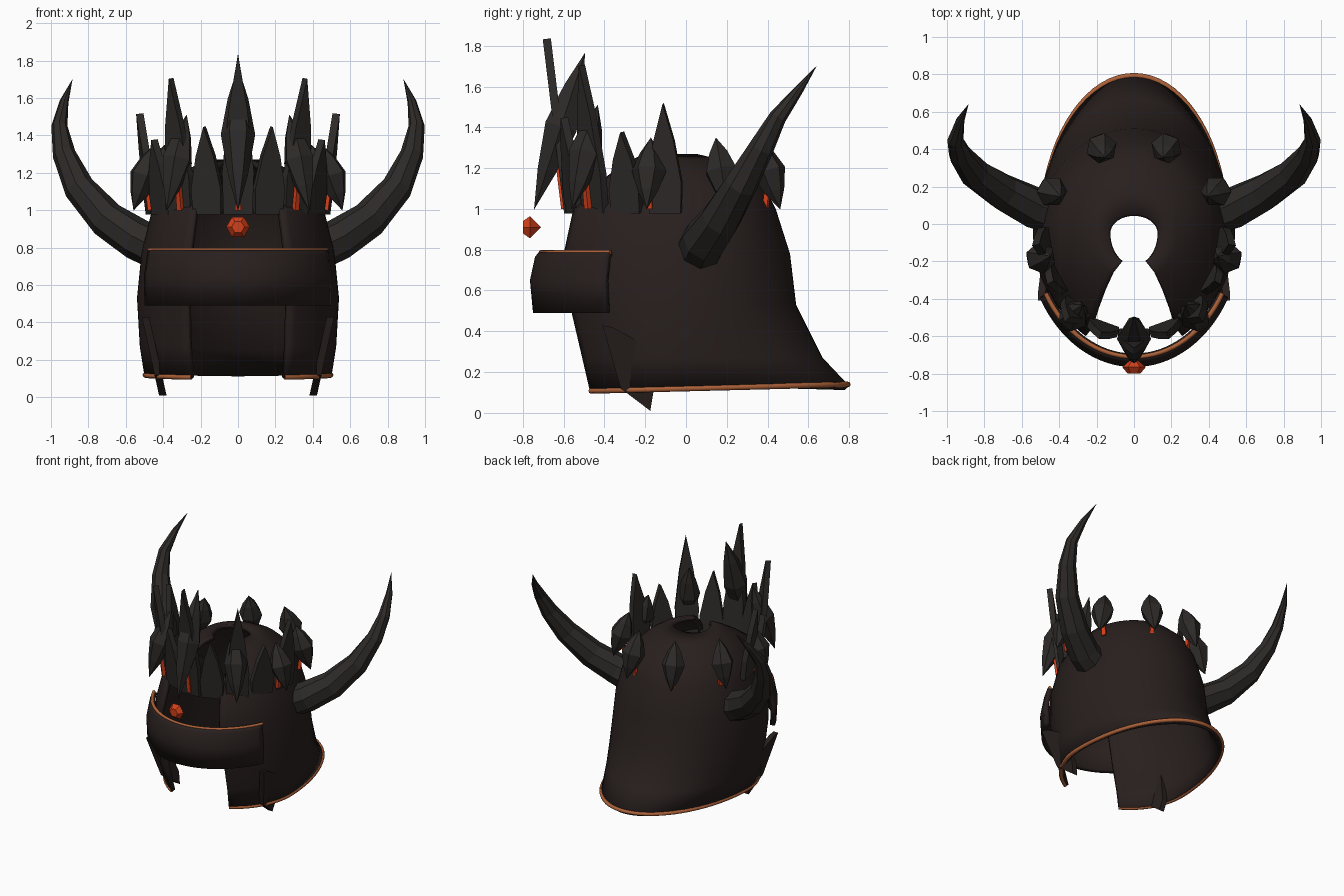
import bpy, bmesh
from math import sin, cos, pi, radians
from mathutils import Vector, Matrix

if "Cube" in bpy.data.objects:
    bpy.data.objects.remove(bpy.data.objects["Cube"])


def material(name, r, g, b):
    m = bpy.data.materials.new(name)
    m.diffuse_color = (r, g, b, 1)
    m.use_nodes = True
    m.node_tree.nodes["Principled BSDF"].inputs["Base Color"].default_value = m.diffuse_color
    return m


IRON = material("dark_iron", .021, .014, .013)
HORN = material("dark_horn", .026, .023, .021)
COPPER = material("copper", .42, .12, .04)
EMBER = material("ember", .65, .05, .01)


def make(name, bm, mat, smooth=False):
    bmesh.ops.recalc_face_normals(bm, faces=bm.faces)
    me = bpy.data.meshes.new(name)
    bm.to_mesh(me)
    bm.free()
    ob = bpy.data.objects.new(name, me)
    bpy.context.collection.objects.link(ob)
    me.materials.append(mat)
    if smooth:
        me.shade_smooth()
    return ob


def loft(name, rings, mat, closed=True, smooth=False):
    """Skin rows of points; closed rows are capped, open rows stay a sheet."""
    bm = bmesh.new()
    rows = [[bm.verts.new(p) for p in r] for r in rings]
    n = len(rows[0])
    for a, b in zip(rows, rows[1:]):
        for i in range(n if closed else n - 1):
            j = (i + 1) % n
            bm.faces.new((a[i], a[j], b[j], b[i]))
    if closed:
        bm.faces.new(rows[0])
        bm.faces.new(rows[-1])
        bmesh.ops.remove_doubles(bm, verts=bm.verts, dist=.0005)
    return make(name, bm, mat, smooth)


def slab(name, pts, offset, mat):
    """Flat outline thickened by an offset vector."""
    bm = bmesh.new()
    f = bm.faces.new([bm.verts.new(p) for p in pts])
    ext = bmesh.ops.extrude_face_region(bm, geom=[f], use_keep_orig=True)
    vs = [g for g in ext["geom"] if isinstance(g, bmesh.types.BMVert)]
    bmesh.ops.translate(bm, vec=offset, verts=vs)
    return make(name, bm, mat)


def arc(z, a, front, back, t0, t1, n, tilt=0):
    """Egg-shaped row of points, angle measured from the front."""
    out = []
    for i in range(n + 1):
        t = radians(t0 + (t1 - t0) * i / n)
        y = -.05 - (front if cos(t) > 0 else back) * cos(t)
        out.append(Vector((a * sin(t), y, z + tilt * (y + .5))))
    return out


def thicken(ob, th):
    # pick the solidify side that lies inside the shell
    m = ob.modifiers.new("thickness", "SOLIDIFY")
    m.thickness = th
    f = ob.data.polygons[0]
    outward = f.normal.dot(f.center - Vector((0, -.05, f.center.z))) > 0
    m.offset = -1 if outward else 1
    bpy.context.view_layer.objects.active = ob
    ob.select_set(True)
    bpy.ops.object.shade_smooth_by_angle(angle=radians(35))
    ob.select_set(False)


def trim(name, pts, r):
    cu = bpy.data.curves.new(name, "CURVE")
    cu.dimensions = "3D"
    cu.bevel_depth, cu.bevel_resolution, cu.use_fill_caps = r, 2, True
    sp = cu.splines.new("POLY")
    sp.points.add(len(pts) - 1)
    for p, q in zip(sp.points, pts):
        p.co = (*q, 1)
    cu.materials.append(COPPER)
    ob = bpy.data.objects.new(name, cu)
    bpy.context.collection.objects.link(ob)


def frame(deg, a, b, y0, z, lean):
    """Matrix on the crown ellipse: X tangent, Y outward, Z up leaning outward."""
    t, l = radians(deg), radians(lean)
    out, up = Vector((sin(t), -cos(t), 0)), Vector((0, 0, 1))
    tan = Vector((-cos(t), -sin(t), 0))
    m = Matrix((tan, out * cos(l) - up * sin(l), up * cos(l) + out * sin(l))).transposed()
    return Matrix.Translation((a * sin(t), y0 - b * cos(t), z)) @ m.to_4x4()


# helmet shell: open face, open crown, flared neck guard
levels = [(.10, .50, .485, .85), (.27, .525, .53, .72), (.53, .54, .60, .59),
          (.78, .515, .635, .56), (1.0, .46, .58, .49), (1.10, .40, .48, .44),
          (1.18, .32, .36, .35), (1.24, .23, .25, .23), (1.27, .135, .18, .10)]
rows = [arc(*l, 30, 330, 60, .025 if i == 0 else 0) for i, l in enumerate(levels)]
thicken(loft("helmet_shell", rows, IRON, False, True), .03)
trim("neck_rim", [p * .992 + Vector((0, 0, .008)) for p in rows[0]], .014)

# brow visor band with copper edge
visor = [arc(z, a, f, f, -61, 61, 32) for z, a, f in
         [(.49, .572, .70), (.65, .575, .715), (.765, .555, .69), (.79, .55, .67)]]
thicken(loft("visor_band", visor, IRON, False, True), .035)
trim("visor_trim", arc(.787, .54, .66, .66, -61, 61, 32), .012)

# brow gem, faceted along y
gem = [[(r * cos(k * pi / 3), y, .91 + r * sin(k * pi / 3)) for k in range(6)]
       for y, r in [(-.80, .034), (-.765, .063), (-.71, .0001)]]
loft("brow_gem", gem, EMBER)

# horns swept along a path, and cheek blades
path = [(.46, .07, .81, .115), (.54, .09, .845, .112), (.70, .17, .95, .10),
        (.85, .27, 1.12, .083), (.93, .37, 1.30, .062), (.955, .45, 1.45, .043),
        (.93, .55, 1.58, .024), (.885, .64, 1.70, .0005)]
blade = [(-.41, .43), (-.36, .42), (-.25, .36), (-.16, .10), (-.175, .01), (-.32, .12)]
for s, side in ((1, "right"), (-1, "left")):
    pts = [Vector((s * x, y, z)) for x, y, z, r in path]
    rings = []
    for i, p in enumerate(pts):
        d = (pts[min(i + 1, len(pts) - 1)] - pts[max(i - 1, 0)]).normalized()
        u = d.cross(Vector((0, 1, 0))).normalized()
        v = d.cross(u)
        rings.append([p + path[i][3] * (u * cos(k * pi / 4) + v * sin(k * pi / 4))
                      for k in range(8)])
    loft("horn_" + side, rings, HORN)
    slab("cheek_blade_" + side, [(s * (.38 + .22 * z), y, z) for y, z in blade],
         (s * .04, 0, 0), IRON)

# flat crown spikes across the front, leaning outward
for deg, h in [(0, .84), (20, .45), (40, .71), (60, .38), (80, .52)]:
    for s in ((1, -1) if deg else (1,)):
        m = frame(s * deg, .47, .58, 0, 1.0, 7)
        half = [(.078, -.02), (.085, .25 * h), (.05, .65 * h)]
        shape = half + [(0, h)] + [(-x, z) for x, z in reversed(half)]
        slab(f"crown_spike_{s * deg}", [m @ Vector((x, -.02, z)) for x, z in shape],
             m.to_3x3() @ Vector((0, .04, 0)), HORN)

# hexagonal crystal shards around the crown, each with an ember strip
for k in range(9):
    deg = k * 40
    h = .81 if k == 0 else .54 if k in (1, 8) else .37
    w = .092 if k == 0 else .085
    m = frame(deg, .51, .53, -.09, 1.0 + h * .47, -18)
    rings = [[m @ Vector((r * w * cos(i * pi / 3), r * w * sin(i * pi / 3), (f - .5) * h))
              for i in range(6)]
             for f, r in [(0, .001), (.25, .58), (.53, 1), (.78, .6), (1, .001)]]
    loft(f"crystal_shard_{k}", rings, HORN)
    e = frame(deg, .48, .51, -.09, 1.0, 7)
    slab(f"ember_strip_{k}", [e @ Vector(p) for p in
         [(-.015, -.012, 0), (.015, -.012, 0), (.012, -.012, .3 * h + .02),
          (-.012, -.012, .3 * h + .02)]], e.to_3x3() @ Vector((0, .024, 0)), EMBER)
